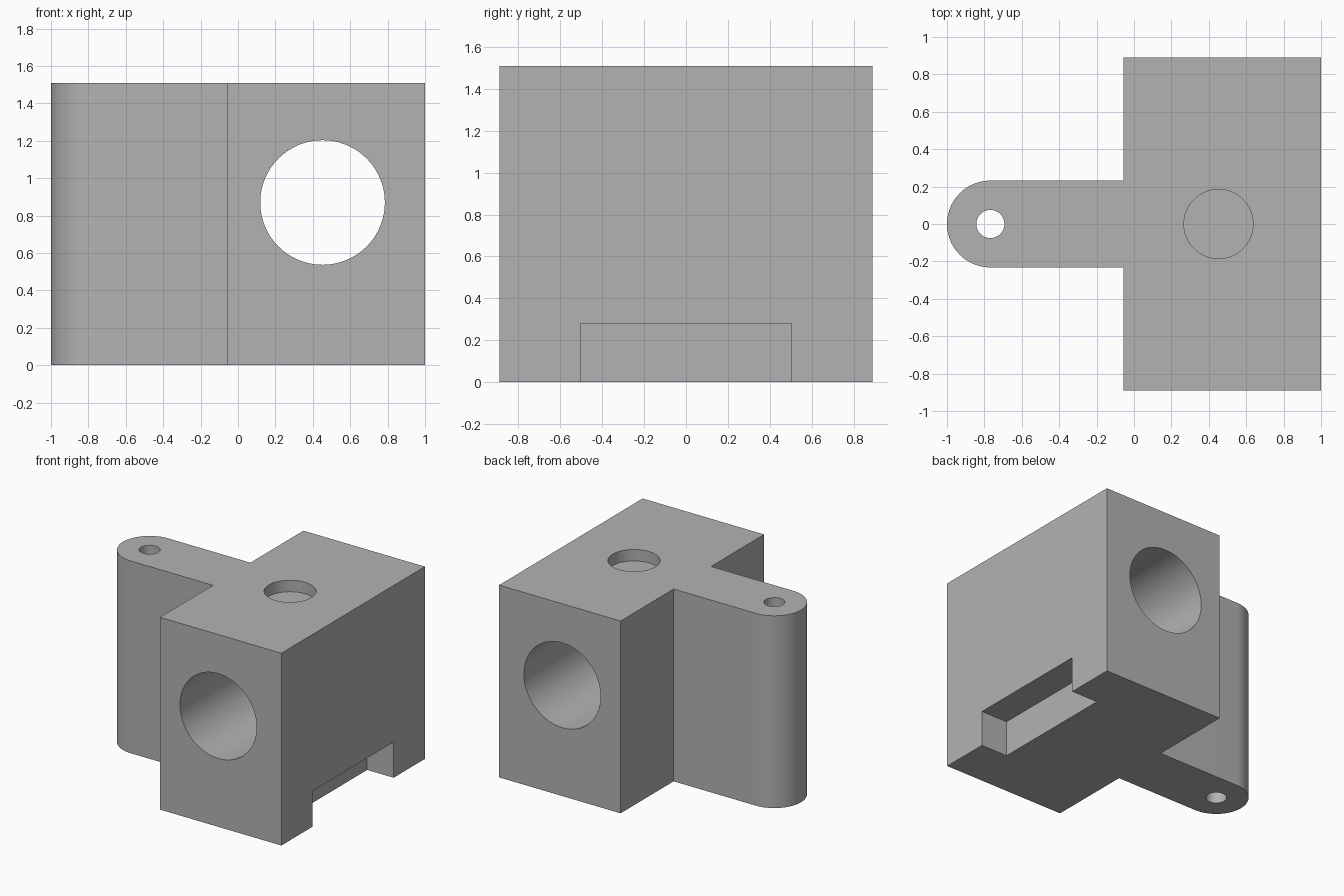
import bpy, bmesh, math
from mathutils import Matrix, Vector

cube = bpy.data.objects.get("Cube")
if cube:
    bpy.data.objects.remove(cube, do_unlink=True)

HEIGHT = 1.51
LUG_X, LUG_R = -0.768, 0.232
BLOCK_X, BLOCK_Y = -0.055, 0.89
BORE_X = 0.452

grey = bpy.data.materials.new("plain grey")
grey.use_nodes = True
grey.diffuse_color = (0.45, 0.45, 0.45, 1)
grey.node_tree.nodes["Principled BSDF"].inputs["Base Color"].default_value = (0.45, 0.45, 0.45, 1)


def make_object(name, bm):
    bmesh.ops.recalc_face_normals(bm, faces=bm.faces)
    mesh = bpy.data.meshes.new(name)
    bm.to_mesh(mesh)
    bm.free()
    mesh.materials.append(grey)
    obj = bpy.data.objects.new(name, mesh)
    bpy.context.collection.objects.link(obj)
    return obj


def cylinder(name, radius, depth, centre, rotation=Matrix()):
    bm = bmesh.new()
    bmesh.ops.create_cone(bm, cap_ends=True, segments=96, radius1=radius, radius2=radius,
                          depth=depth, matrix=Matrix.Translation(centre) @ rotation)
    return make_object(name, bm)


def box(name, low, high):
    low, high = Vector(low), Vector(high)
    bm = bmesh.new()
    bmesh.ops.create_cube(bm, size=1, matrix=Matrix.Translation((low + high) / 2)
                          @ Matrix.Diagonal((*(high - low), 1)))
    return make_object(name, bm)


# Body: block with a round-ended lug, extruded from one outline
outline = [(BLOCK_X, -LUG_R), (BLOCK_X, -BLOCK_Y), (1, -BLOCK_Y),
           (1, BLOCK_Y), (BLOCK_X, BLOCK_Y), (BLOCK_X, LUG_R)]
for i in range(49):
    a = math.pi / 2 + math.pi * i / 48
    outline.append((LUG_X + LUG_R * math.cos(a), LUG_R * math.sin(a)))
bm = bmesh.new()
base = bm.faces.new([bm.verts.new((x, y, 0)) for x, y in outline])
top = bmesh.ops.extrude_face_region(bm, geom=[base])["geom"]
bmesh.ops.translate(bm, vec=(0, 0, HEIGHT),
                    verts=[v for v in top if isinstance(v, bmesh.types.BMVert)])
body = make_object("bracket_body", bm)

# Cutters: main bore, pin hole, shallow top recess and bottom notch
cutters = [
    cylinder("bore_cutter", 0.333, 3, (BORE_X, 0, 0.87), Matrix.Rotation(math.pi / 2, 4, "X")),
    cylinder("pin_hole_cutter", 0.075, 4, (LUG_X, 0, HEIGHT / 2)),
    cylinder("top_recess_cutter", 0.185, 0.18, (BORE_X, 0, HEIGHT)),
    box("notch_cutter", (0.77, -0.503, -0.2), (1.2, 0.503, 0.28)),
]
bpy.context.view_layer.objects.active = body
body.select_set(True)
for cutter in cutters:
    mod = body.modifiers.new(cutter.name, "BOOLEAN")
    mod.operation = "DIFFERENCE"
    mod.solver = "EXACT"
    mod.object = cutter
    bpy.ops.object.modifier_apply(modifier=mod.name)
    bpy.data.objects.remove(cutter, do_unlink=True)

# Smooth round walls, sharp edges
bpy.ops.object.select_all(action="DESELECT")
body.select_set(True)
bpy.ops.object.shade_smooth_by_angle(angle=math.radians(30))
